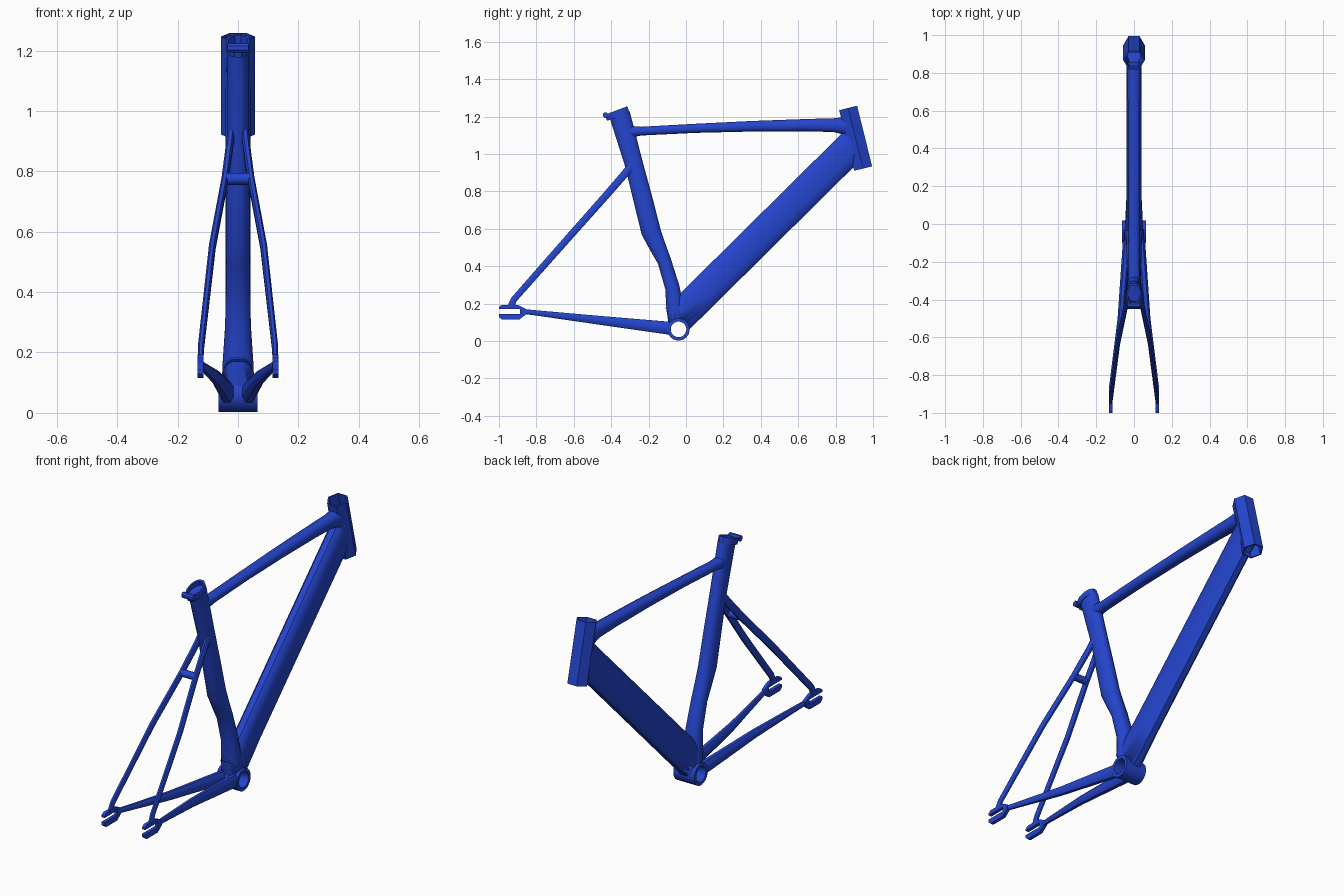
import bpy, bmesh, math
from mathutils import Vector

cube = bpy.data.objects.get("Cube")
if cube:
    bpy.data.objects.remove(cube, do_unlink=True)

blue = bpy.data.materials.new("frame blue")
blue.use_nodes = True
COLOR = (0.018, 0.06, 0.62, 1)
blue.diffuse_color = COLOR
blue.node_tree.nodes["Principled BSDF"].inputs["Base Color"].default_value = COLOR


def finish(bm, name, angle=40):
    bmesh.ops.recalc_face_normals(bm, faces=bm.faces)
    mesh = bpy.data.meshes.new(name)
    bm.to_mesh(mesh)
    bm.free()
    mesh.materials.append(blue)
    ob = bpy.data.objects.new(name, mesh)
    bpy.context.collection.objects.link(ob)
    bpy.ops.object.select_all(action='DESELECT')
    ob.select_set(True)
    bpy.context.view_layer.objects.active = ob
    bpy.ops.object.shade_smooth_by_angle(angle=math.radians(angle))
    return ob


def tube(name, sections, sides=12, power=1.0, bore=None, phase=0.5, angle=40):
    """Loft through (x, y, z, half_width, half_depth); bore makes an open pipe."""
    bm = bmesh.new()
    pts = [Vector(s[:3]) for s in sections]
    last = len(pts) - 1

    def ring(i, scale):
        t = (pts[min(i + 1, last)] - pts[max(i - 1, 0)]).normalized()
        ref = Vector((1, 0, 0)) if abs(t.x) < 0.9 else Vector((0, 1, 0))
        side = (ref - t * ref.dot(t)).normalized()
        deep = t.cross(side)
        w, d = sections[i][3:]
        verts = []
        for k in range(sides):
            a = math.tau * (k + phase) / sides
            c, s = math.cos(a), math.sin(a)
            c = math.copysign(abs(c) ** power, c)
            s = math.copysign(abs(s) ** power, s)
            verts.append(bm.verts.new(pts[i] + (side * c * w + deep * s * d) * scale))
        return verts

    rings = [ring(i, 1) for i in range(last + 1)]
    if bore:
        rings += [ring(i, bore) for i in range(last, -1, -1)] + [rings[0]]
    else:
        bm.faces.new(rings[0])
        bm.faces.new(rings[-1])
    for a, b in zip(rings, rings[1:]):
        for k in range(sides):
            n = (k + 1) % sides
            bm.faces.new((a[k], a[n], b[n], b[k]))
    return finish(bm, name, angle)


def plate(name, outline, x, thick):
    """Extrude a side-view outline of (y, z) points along x."""
    bm = bmesh.new()
    face = bm.faces.new([bm.verts.new((x - thick / 2, y, z)) for y, z in outline])
    out = bmesh.ops.extrude_face_region(bm, geom=[face])
    moved = [v for v in out["geom"] if isinstance(v, bmesh.types.BMVert)]
    bmesh.ops.translate(bm, verts=moved, vec=(thick, 0, 0))
    return finish(bm, name)


# Main tubes
tube("head_tube", [(0, 0.867, 1.246, 0.057, 0.057), (0, 0.947, 0.922, 0.057, 0.057)],
     sides=6, bore=0.85, phase=0)
tube("top_tube", [(0, -0.31, 1.118, 0.033, 0.034), (0, -0.24, 1.122, 0.03, 0.024),
                  (0, 0.05, 1.137, 0.03, 0.025), (0, 0.35, 1.148, 0.032, 0.029),
                  (0, 0.65, 1.154, 0.034, 0.034), (0, 0.79, 1.154, 0.036, 0.038),
                  (0, 0.855, 1.15, 0.042, 0.05)], power=0.85)
down_tube = tube("down_tube", [(0, -0.05, 0.115, 0.05, 0.088), (0, 0.1, 0.263, 0.042, 0.088),
                               (0, 0.9, 1.055, 0.042, 0.088)], power=0.7)
seat_tube = tube("seat_tube", [
    (0, -0.355, 1.212, 0.035, 0.058), (0, -0.278, 0.944, 0.036, 0.05),
    (0, -0.23, 0.757, 0.038, 0.053), (0, -0.187, 0.585, 0.04, 0.054),
    (0, -0.152, 0.505, 0.04, 0.046), (0, -0.115, 0.425, 0.041, 0.038),
    (0, -0.073, 0.286, 0.044, 0.04), (0, -0.058, 0.17, 0.052, 0.048),
    (0, -0.04, 0.064, 0.057, 0.05)], power=0.85)

# Seat collar with its clamp ear
tube("seat_collar", [(0, -0.374, 1.232, 0.04, 0.066), (0, -0.362, 1.2, 0.04, 0.066)],
     bore=0.8, power=0.9)
tube("collar_clamp", [(-0.035, -0.43, 1.208, 0.016, 0.016),
                      (0.035, -0.43, 1.208, 0.016, 0.016)], sides=8)

# Bottom bracket shell, bored straight through
BB_Y, BB_Z = -0.04, 0.062
tube("bottom_bracket_shell", [(s * 0.064, BB_Y, BB_Z, 0.06, 0.06) for s in (-1, 1)],
     sides=20, bore=0.7)
cutter = tube("bore_cutter", [(s * 0.2, BB_Y, BB_Z, 0.043, 0.043) for s in (-1, 1)], sides=20)
cutter.hide_render = True
for ob in (down_tube, seat_tube):
    bpy.context.view_layer.objects.active = ob
    mod = ob.modifiers.new("bore", 'BOOLEAN')
    mod.operation = 'DIFFERENCE'
    mod.solver = 'EXACT'
    mod.object = cutter
    # Cut first, ahead of any shading modifier
    bpy.ops.object.modifier_move_to_index(modifier=mod.name, index=0)
    bpy.ops.object.modifier_apply(modifier=mod.name)
bpy.data.objects.remove(cutter, do_unlink=True)

# Rear triangle, both sides
DROPOUT = [(-0.985, 0.193), (-0.9, 0.193), (-0.852, 0.17), (-0.852, 0.145), (-0.89, 0.115),
           (-0.985, 0.115), (-1, 0.128), (-1, 0.145), (-0.888, 0.145), (-0.888, 0.17),
           (-1, 0.17), (-1, 0.182)]
for label, s in (("left", 1), ("right", -1)):
    tube(label + "_seat_stay", [
        (s * 0.02, -0.275, 0.955, 0.014, 0.024), (s * 0.027, -0.33, 0.89, 0.013, 0.022),
        (s * 0.043, -0.43, 0.775, 0.012, 0.021), (s * 0.085, -0.63, 0.55, 0.012, 0.02),
        (s * 0.122, -0.92, 0.222, 0.011, 0.018), (s * 0.124, -0.937, 0.18, 0.01, 0.022)],
        sides=8, power=0.85)
    tube(label + "_chain_stay", [
        (s * 0.123, -0.87, 0.158, 0.01, 0.014), (s * 0.112, -0.8, 0.15, 0.013, 0.015),
        (s * 0.07, -0.5, 0.115, 0.018, 0.024), (s * 0.036, -0.085, 0.068, 0.024, 0.037)],
        sides=8, power=0.85)
    plate(label + "_dropout", DROPOUT, s * 0.124, 0.019)

# Bridge between the seat stays
tube("stay_bridge", [(s * 0.04, -0.43, 0.775, 0.02, 0.02) for s in (-1, 1)], sides=10)
